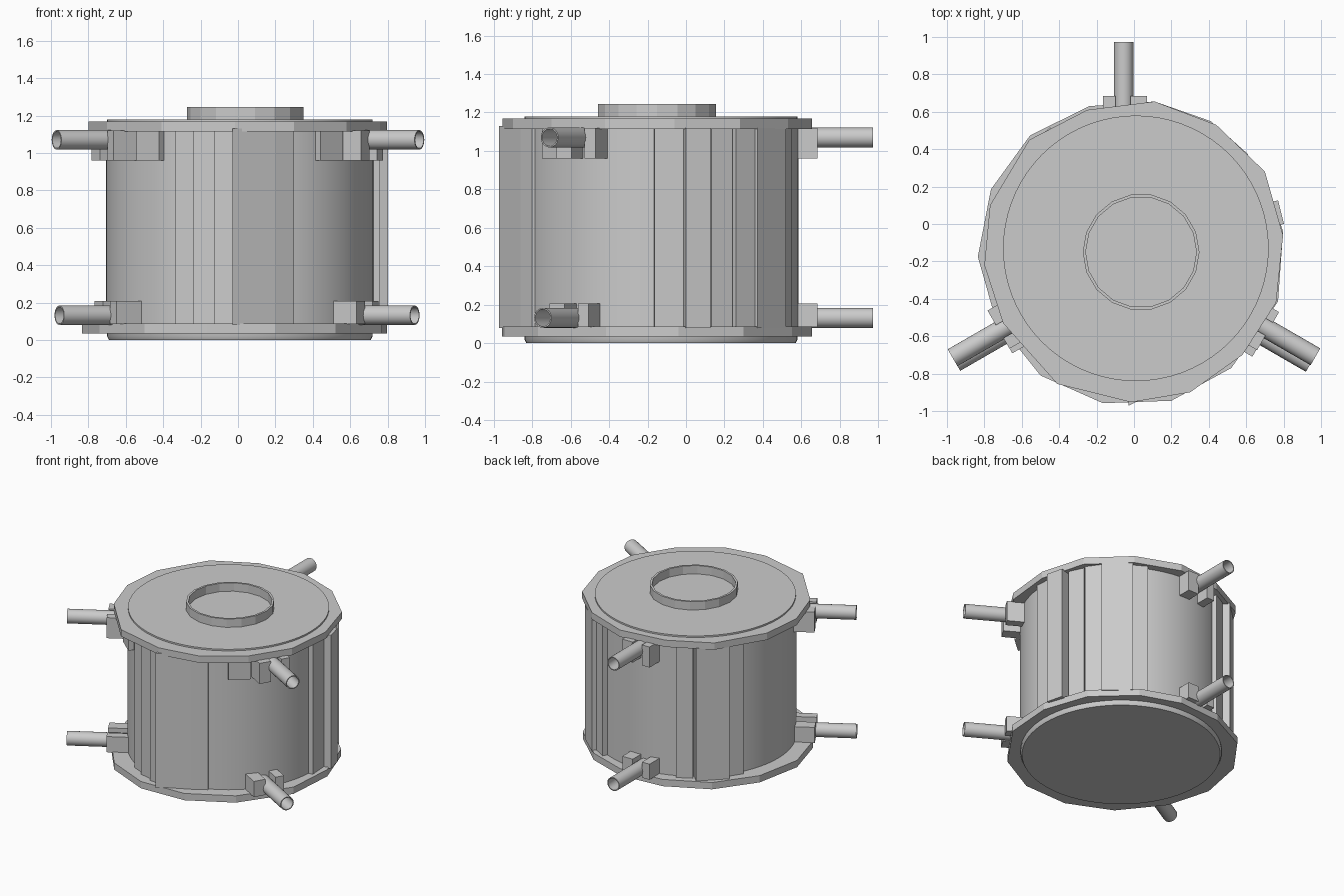
import bpy, bmesh, math
from mathutils import Vector, Matrix

if "Cube" in bpy.data.objects:
    bpy.data.objects.remove(bpy.data.objects["Cube"])

CX, CY, R = 0.01, -0.13, 0.715   # body axis and radius


def make(name, bm, smooth=False):
    bmesh.ops.recalc_face_normals(bm, faces=bm.faces)
    me = bpy.data.meshes.new(name)
    bm.to_mesh(me)
    bm.free()
    ob = bpy.data.objects.new(name, me)
    bpy.context.collection.objects.link(ob)
    if smooth:
        bpy.context.view_layer.objects.active = ob
        ob.select_set(True)
        bpy.ops.object.shade_smooth_by_angle(angle=math.radians(30))
        ob.select_set(False)
    return ob


def prism(name, pts, z0, z1):
    bm = bmesh.new()
    lo = [bm.verts.new((p[0], p[1], z0)) for p in pts]
    hi = [bm.verts.new((p[0], p[1], z1)) for p in pts]
    bm.faces.new(lo)
    bm.faces.new(hi)
    for i in range(len(pts)):
        j = (i + 1) % len(pts)
        bm.faces.new((lo[i], lo[j], hi[j], hi[i]))
    return make(name, bm)


def lathe(name, profile, n, matrix, smooth=True, closed=False):
    bm = bmesh.new()
    rings = [[bm.verts.new(matrix @ Vector((r * math.cos(2 * math.pi * i / n),
                                            r * math.sin(2 * math.pi * i / n), z)))
              for i in range(n)] for r, z in profile]
    pairs = list(zip(rings, rings[1:]))
    if closed:
        pairs.append((rings[-1], rings[0]))
    else:
        bm.faces.new(rings[0])
        bm.faces.new(rings[-1])
    for a, b in pairs:
        for i in range(n):
            j = (i + 1) % n
            bm.faces.new((a[i], a[j], b[j], b[i]))
    return make(name, bm, smooth)


def block(name, origin, ang, r0, r1, t0, t1, z0, z1):
    """Box in radial / tangential coordinates around an origin."""
    u = Vector((math.cos(ang), math.sin(ang)))
    t = Vector((-u.y, u.x))
    o = Vector(origin)
    pts = [o + u * r + t * s for r, s in ((r0, t0), (r1, t0), (r1, t1), (r0, t1))]
    return prism(name, pts, z0, z1)


# Drum body with a chamfered foot and lid disc
lathe("drum_body", [(0.70, 0), (0.71, 0.02), (0.71, 0.06), (R, 0.06),
                    (R, 1.14), (0.71, 1.14), (0.71, 1.18)],
      72, Matrix.Translation((CX, CY, 0)))

# Faceted flanges at the bottom and top
prism("bottom_flange", [(-.835, -.175), (-.765, .185), (-.556, .473), (-.24, .63), (.11, .655),
                        (.41, .55), (.68, .30), (.797, -.04), (.77, -.415), (.52, -.77),
                        (.2, -.945), (-.166, -.958), (-.50, -.81), (-.74, -.51)], 0.035, 0.088)
prism("top_flange", [(-.80, -.22), (-.77, .10), (-.56, .45), (-.25, .61), (.11, .655), (.44, .53),
                     (.70, .28), (.797, -.06), (.76, -.42), (.58, -.70), (.3, -.9),
                     (-.016, -.953), (-.41, -.855), (-.70, -.53)], 1.115, 1.168)

# Open collar on the lid
lathe("lid_collar", [(0.312, 1.17), (0.312, 1.245), (0.296, 1.245), (0.296, 1.17)], 18,
      Matrix.Translation((0.038, -0.15, 0)), smooth=False, closed=True)

# Vertical staves in three groups: angle, width, outer radius
staves = [(4, .17, .745), (14, .13, .80), (25, .12, .75), (35, .12, .765),
          (48, .22, .775), (60, .12, .75),
          (119, .12, .745), (134, .24, .785), (147, .13, .75),
          (247, .12, .745), (256, .13, .765), (264, .11, .785)]
for i, (a, w, r) in enumerate(staves):
    block(f"stave_{i + 1}", (CX, CY), math.radians(a), 0.62, r, -w / 2, w / 2, 0.08, 1.12)
prism("front_stave", [(-.03, -.972), (.20, -.86), (.30, -.80), (.28, -.72), (-.03, -.74)], 0.08, 1.13)

# Radial pipes with bracket blocks: angle, (tip x, y) of upper and lower pipe
pipes = [("back", 90, (-.055, .973), (-.055, .973)),
         ("left", 210, (-.97, -.715), (-.955, -.74)),
         ("right", 330, (.97, -.71), (.945, -.745))]
for side, deg, up, low in pipes:
    a = math.radians(deg)
    for level, tip, zc, z0, z1 in (("upper", up, 1.07, 0.96, 1.12), ("lower", low, 0.132, 0.085, 0.207)):
        m = (Matrix.Translation((tip[0], tip[1], zc)) @ Matrix.Rotation(a, 4, 'Z')
             @ Matrix.Rotation(math.pi / 2, 4, 'Y'))
        lathe(f"{side}_{level}_pipe", [(.052, -.42), (.052, 0), (.045, 0), (.045, -.42)],
              24, m, closed=True)
        for k, (t0, t1) in enumerate(((-.125, -.035), (.045, .11))):
            block(f"{side}_{level}_bracket_{k + 1}", tip, a, -.46, -.288, t0, t1, z0, z1)

# Extra pads below the top flange
for name, deg in (("left_pad", 229), ("right_pad", 311)):
    block(name, (CX, CY), math.radians(deg), 0.64, 0.75, -.08, .08, 0.96, 1.12)
